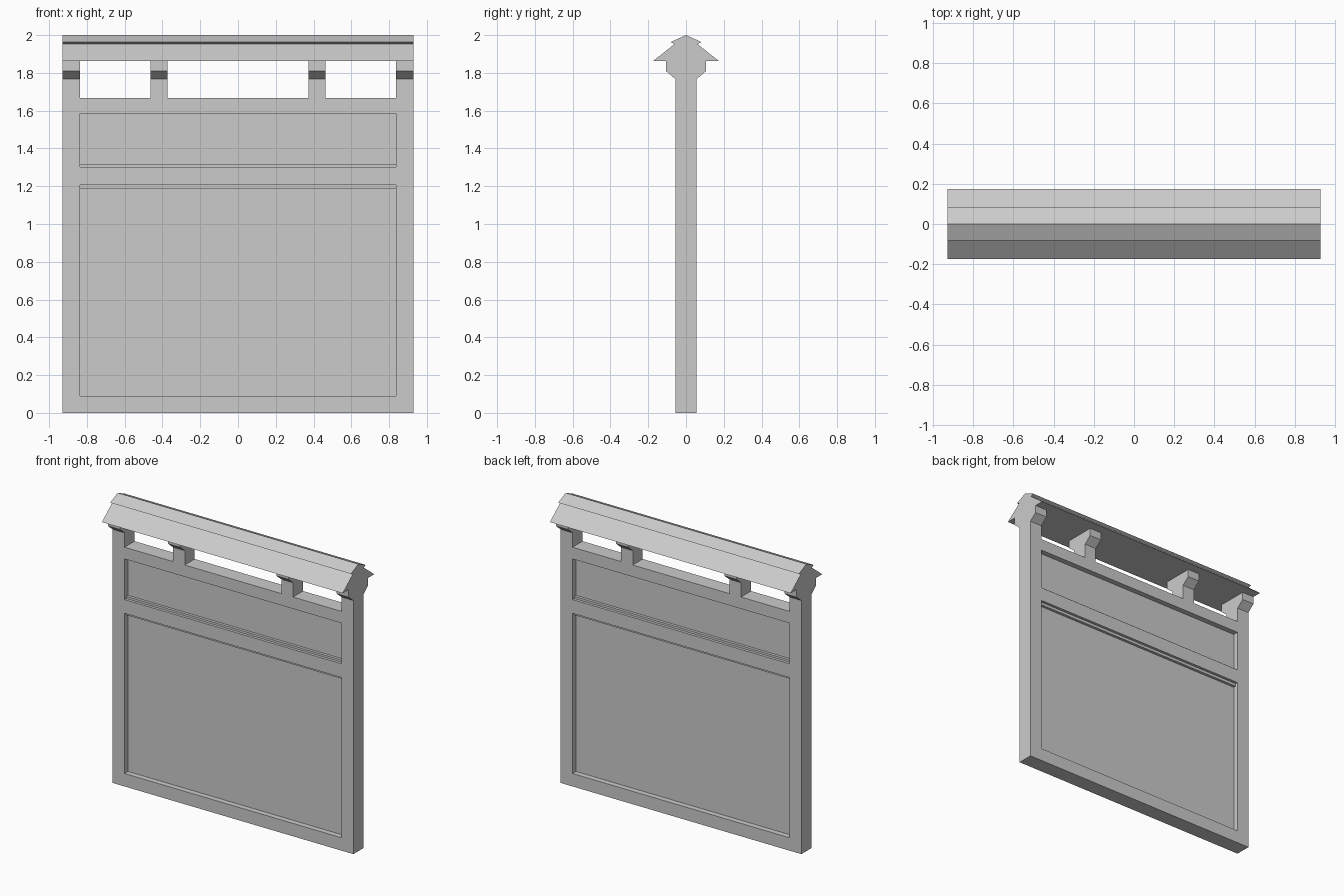
import bpy, bmesh

if "Cube" in bpy.data.objects:
    bpy.data.objects.remove(bpy.data.objects["Cube"])

HALF = 0.928      # half width of the wall
PANEL = 0.836     # half width of recessed panels
EAVE = 1.863      # underside of the roof cap


def extrude_profile(name, yz, x0, x1):
    """Solid prism from a (y, z) outline swept along x."""
    bm = bmesh.new()
    face = bm.faces.new([bm.verts.new((x0, y, z)) for y, z in yz])
    ext = bmesh.ops.extrude_face_region(bm, geom=[face])
    moved = [v for v in ext["geom"] if isinstance(v, bmesh.types.BMVert)]
    bmesh.ops.translate(bm, verts=moved, vec=(x1 - x0, 0, 0))
    bmesh.ops.recalc_face_normals(bm, faces=bm.faces)
    mesh = bpy.data.meshes.new(name)
    bm.to_mesh(mesh)
    bm.free()
    obj = bpy.data.objects.new(name, mesh)
    bpy.context.collection.objects.link(obj)
    return obj


def cut(target, yz, x0, x1):
    """Subtract a prism from the target and remove the cutter."""
    cutter = extrude_profile("cutter", yz, x0, x1)
    cutter.hide_render = True
    mod = target.modifiers.new("cut", "BOOLEAN")
    mod.operation = "DIFFERENCE"
    mod.solver = "EXACT"
    mod.object = cutter
    bpy.context.view_layer.objects.active = target
    bpy.ops.object.modifier_apply(modifier=mod.name)
    bpy.data.objects.remove(cutter)


# Wall, brackets and ridged roof cap share one symmetric end profile
half = [(0.055, 0), (0.055, 1.767), (0.107, 1.81), (0.107, EAVE),
        (0.174, EAVE), (0.06, 1.953), (0.082, 1.963)]
outline = half + [(0, 2)] + [(-y, z) for y, z in reversed(half)]
wall = extrude_profile("roofed_wall", outline, -HALF, HALF)

# Three window openings under the roof, leaving four bracketed posts
for x0, x1 in ((-PANEL, -0.463), (-0.372, 0.372), (0.463, PANEL)):
    cut(wall, [(-0.3, 1.667), (0.3, 1.667), (0.3, EAVE), (-0.3, EAVE)], x0, x1)

# Recessed panels on both faces, each stepped where it meets the middle rail
OUT, STEP, DEEP = 0.1, 0.036, 0.017
lower = [(OUT, 0.09), (DEEP, 0.09), (DEEP, 1.187), (STEP, 1.187),
         (STEP, 1.206), (OUT, 1.206)]
upper = [(OUT, 1.585), (DEEP, 1.585), (DEEP, 1.317), (STEP, 1.317),
         (STEP, 1.302), (OUT, 1.302)]
for side in (-1, 1):
    for profile in (lower, upper):
        cut(wall, [(side * y, z) for y, z in profile], -PANEL, PANEL)
